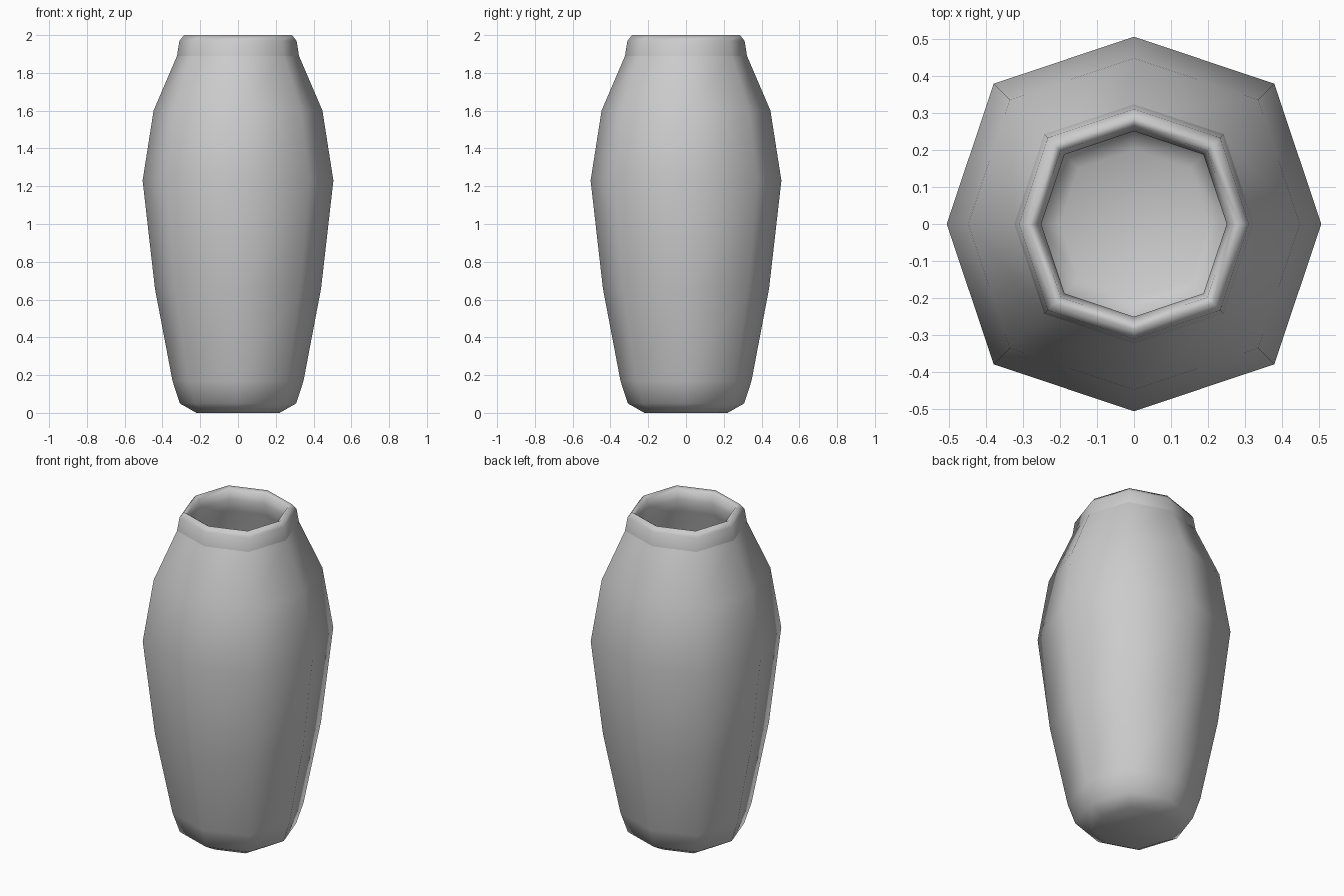
import bpy, bmesh, math

if "Cube" in bpy.data.objects:
    bpy.data.objects.remove(bpy.data.objects["Cube"])

SIDES = 8
DIAG = 1.06   # diagonal corners sit slightly further out than axis corners


def lathe(name, profile, sharp_rings=()):
    """Revolve (radius, z) points into an eight-sided capped skin."""
    bm = bmesh.new()
    rings = []
    for r, z in profile:
        ring = []
        for i in range(SIDES):
            a = math.tau * i / SIDES
            k = r * (DIAG if i % 2 else 1.0)
            ring.append(bm.verts.new((k * math.cos(a), k * math.sin(a), z)))
        rings.append(ring)
    for lower, upper in zip(rings, rings[1:]):
        for i in range(SIDES):
            j = (i + 1) % SIDES
            bm.faces.new((lower[i], lower[j], upper[j], upper[i]))
    # outer base and inner floor
    bm.faces.new(rings[0][::-1])
    bm.faces.new(rings[-1])
    bm.normal_update()
    for f in bm.faces:
        f.smooth = True
    for n in sharp_rings:
        for i in range(SIDES):
            e = bm.edges.get((rings[n][i], rings[n][(i + 1) % SIDES]))
            e.smooth = False
    me = bpy.data.meshes.new(name)
    bm.to_mesh(me)
    bm.free()
    ob = bpy.data.objects.new(name, me)
    bpy.context.collection.objects.link(ob)
    return ob


# outside wall from base to neck
outside = [(0.22, 0.0), (0.308, 0.05), (0.347, 0.17), (0.44, 0.66),
           (0.505, 1.23), (0.447, 1.60), (0.323, 1.89)]
# rounded rim
rim = [(0.31, 1.97), (0.286, 2.0), (0.264, 1.985), (0.25, 1.93)]
# hollow inside, following the outside wall
inside = [(0.262, 1.86), (0.38, 1.57), (0.435, 1.23), (0.37, 0.67),
          (0.28, 0.19), (0.25, 0.10), (0.20, 0.07)]

lathe("vase", outside + rim + inside, sharp_rings=(len(outside) - 1,))
